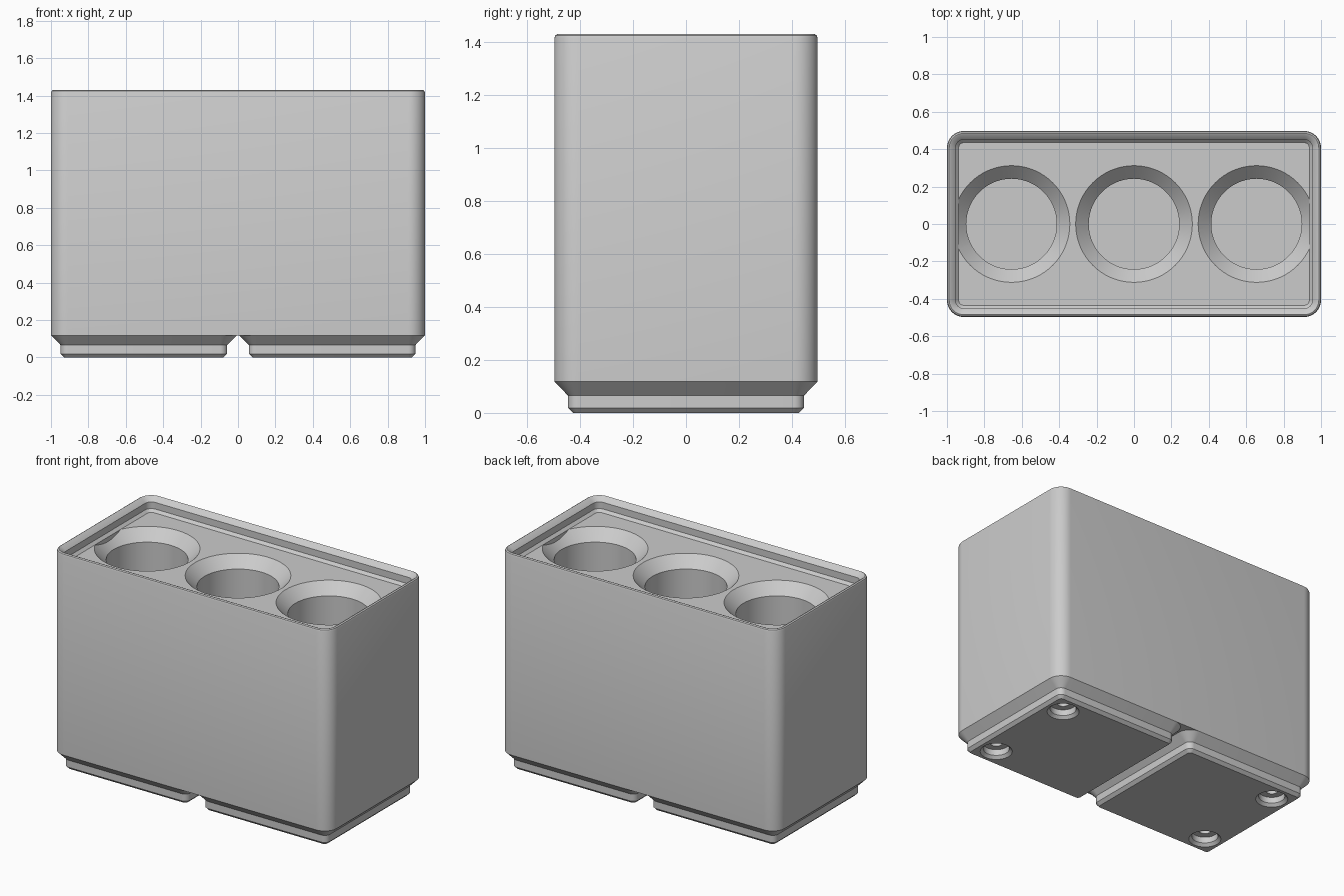
import bpy, bmesh
from math import pi, cos, sin, radians

if "Cube" in bpy.data.objects:
    bpy.data.objects.remove(bpy.data.objects["Cube"])

grey = bpy.data.materials.new("light grey plastic")
grey.use_nodes = True
grey.diffuse_color = (0.6, 0.6, 0.6, 1)
grey.node_tree.nodes["Principled BSDF"].inputs["Base Color"].default_value = grey.diffuse_color


def rounded_ring(bm, cx, hx, hy, radius, z, steps=10):
    """Rounded rectangle of vertices."""
    ring = []
    for q, (sx, sy) in enumerate([(1, 1), (-1, 1), (-1, -1), (1, -1)]):
        for i in range(steps + 1):
            a = (q + i / steps) * pi / 2
            ring.append(bm.verts.new((cx + sx * (hx - radius) + radius * cos(a),
                                      sy * (hy - radius) + radius * sin(a), z)))
    return ring


def circle_ring(bm, cx, cy, radius, z, steps=72):
    return [bm.verts.new((cx + radius * cos(2 * pi * i / steps),
                          cy + radius * sin(2 * pi * i / steps), z)) for i in range(steps)]


def skin(bm, rings):
    """Join rings into a closed solid."""
    for a, b in zip(rings, rings[1:]):
        for i in range(len(a)):
            j = (i + 1) % len(a)
            bm.faces.new((a[i], a[j], b[j], b[i]))
    bm.faces.new(rings[0][::-1])
    bm.faces.new(rings[-1])


def finish(bm, name):
    bmesh.ops.recalc_face_normals(bm, faces=bm.faces)
    mesh = bpy.data.meshes.new(name)
    bm.to_mesh(mesh)
    bm.free()
    mesh.materials.append(grey)
    obj = bpy.data.objects.new(name, mesh)
    bpy.context.collection.objects.link(obj)
    return obj


def loft(name, cx, hx, hy, corner, profile):
    """Stack of rounded rectangles from (inset, height) pairs."""
    bm = bmesh.new()
    skin(bm, [rounded_ring(bm, cx, hx - d, hy - d, corner - d, z) for d, z in profile])
    return finish(bm, name)


def round_cutter(name, cx, cy, profile, limit=None):
    """Turned cutter from (radius, height) pairs, trimmed at |x| = limit."""
    bm = bmesh.new()
    skin(bm, [circle_ring(bm, cx, cy, r, z) for r, z in profile])
    if limit:
        for s in (-1, 1):
            cut = bmesh.ops.bisect_plane(bm, geom=bm.verts[:] + bm.edges[:] + bm.faces[:],
                                         plane_co=(s * limit, 0, 0), plane_no=(s, 0, 0),
                                         clear_outer=True)
            edges = [e for e in cut["geom_cut"] if isinstance(e, bmesh.types.BMEdge)]
            if edges:
                bmesh.ops.contextual_create(bm, geom=edges)
    obj = finish(bm, name)
    obj.hide_render = True
    return obj


def carve(obj, cutters):
    """Subtract the cutters, then shade smooth with sharp edges."""
    bpy.context.view_layer.objects.active = obj
    for c in cutters:
        mod = obj.modifiers.new("cut", "BOOLEAN")
        mod.operation, mod.solver, mod.object = "DIFFERENCE", "EXACT", c
        bpy.ops.object.modifier_apply(modifier=mod.name)
        bpy.data.objects.remove(c)
    bpy.ops.object.select_all(action="DESELECT")
    obj.select_set(True)
    bpy.ops.object.shade_smooth_by_angle(angle=radians(30))


# Block with a stepped stacking lip around a sunken top
FLOOR = 1.341
body = loft("bin_body", 0, 1.0, 0.497, 0.09, [
    (0, 0.118), (0, 1.415), (0.004, 1.425), (0.012, 1.43), (0.02, 1.427),
    (0.0455, 1.401), (0.0455, FLOOR + 0.017), (0.0623, FLOOR)])

# Three countersunk round pockets
pocket = [(0.242, 0.17), (0.242, FLOOR - 0.07), (0.312, FLOOR), (0.312, FLOOR + 0.02)]
carve(body, [round_cutter("pocket_cutter", x, 0, pocket, 0.9375) for x in (-0.655, 0, 0.655)])

# Two stepped feet with stepped holes at the outer corners
hole = [(0.106, -0.01), (0.078, 0.018), (0.078, 0.057), (0.036, 0.057), (0.036, 0.13)]
for side, name in ((1, "left_foot"), (-1, "right_foot")):
    foot = loft(name, side * 0.503, 0.497, 0.497, 0.09, [
        (0.071, 0), (0.052, 0.019), (0.052, 0.065), (0, 0.118)])
    carve(foot, [round_cutter("hole_cutter", side * 0.814, y, hole) for y in (-0.311, 0.311)])
